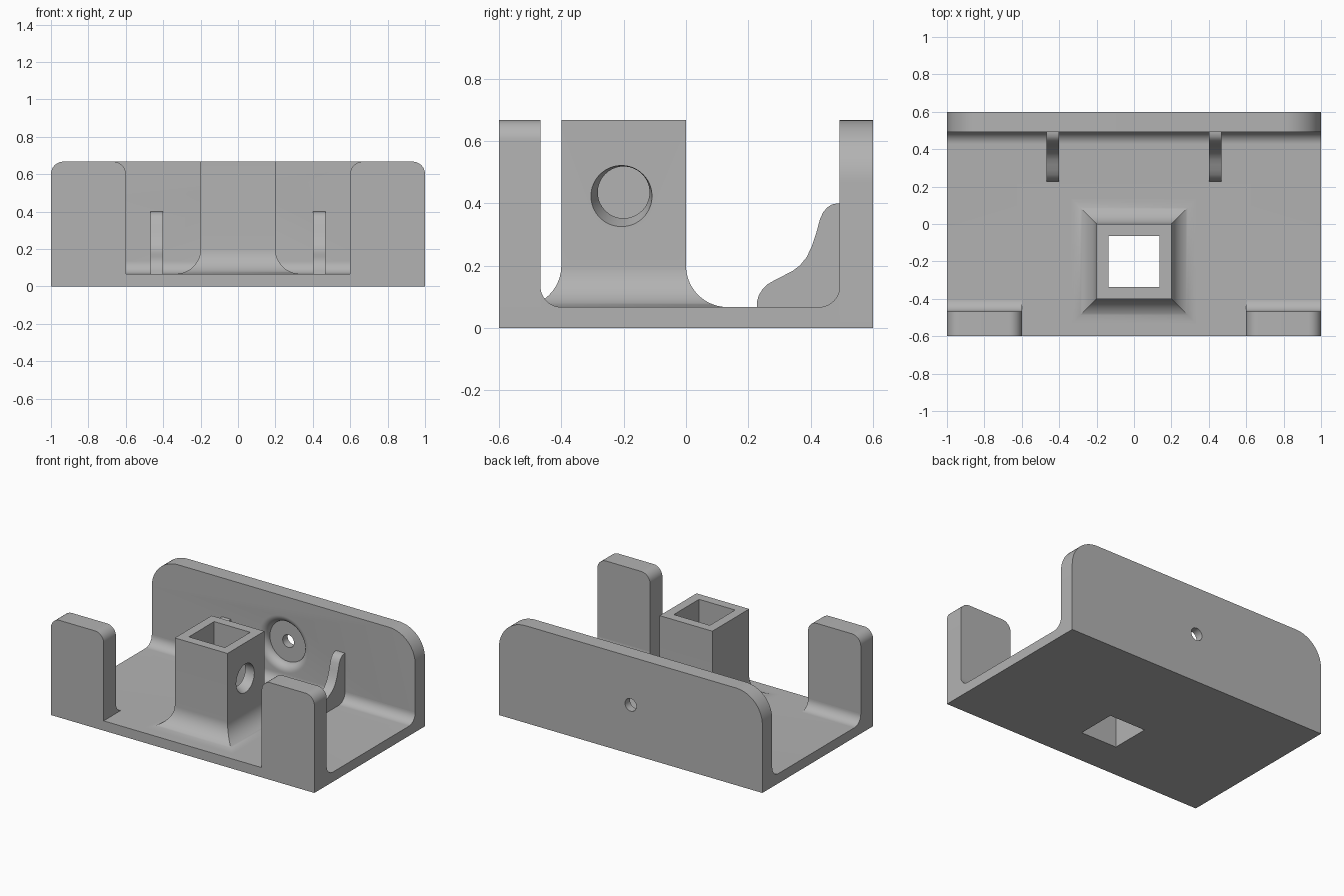
import bpy, bmesh
from math import sin, cos, pi, radians

if "Cube" in bpy.data.objects:
    bpy.data.objects.remove(bpy.data.objects["Cube"], do_unlink=True)

grey = bpy.data.materials.new("plain_grey")
grey.use_nodes = True
COLOUR = (0.45, 0.45, 0.45, 1)
grey.diffuse_color = COLOUR
grey.node_tree.nodes["Principled BSDF"].inputs["Base Color"].default_value = COLOUR

FLOOR, TOP, WALL_Y = 0.067, 0.667, 0.493
TOWER_Y = -0.2


def loft(name, rings):
    """Closed solid skinned through rings of equal point count."""
    bm = bmesh.new()
    loops = [[bm.verts.new(p) for p in ring] for ring in rings]
    n = len(loops[0])
    for a, b in zip(loops, loops[1:]):
        for i in range(n):
            j = (i + 1) % n
            bm.faces.new((a[i], a[j], b[j], b[i]))
    bm.faces.new(loops[0])
    bm.faces.new(loops[-1])
    bmesh.ops.recalc_face_normals(bm, faces=bm.faces)
    mesh = bpy.data.meshes.new(name)
    bm.to_mesh(mesh)
    bm.free()
    mesh.materials.append(grey)
    obj = bpy.data.objects.new(name, mesh)
    bpy.context.collection.objects.link(obj)
    return obj


def arc(cx, cy, r, start, end, steps=14):
    angles = [radians(start + (end - start) * i / steps) for i in range(steps + 1)]
    return [(cx + r * cos(a), cy + r * sin(a)) for a in angles]


def extrude_x(name, profile, x0, x1):
    return loft(name, [[(x, y, z) for y, z in profile] for x in (x0, x1)])


def rounded_panel(name, x0, x1, y0, y1, r):
    """Upright panel with both top corners rounded."""
    profile = [(x0, 0), (x1, 0)] + arc(x1 - r, TOP - r, r, 0, 90) + arc(x0 + r, TOP - r, r, 90, 180)
    return loft(name, [[(x, y, z) for x, z in profile] for y in (y0, y1)])


def square(half, z):
    return [(sx * half, TOWER_Y + sy * half, z)
            for sx, sy in ((-1, -1), (1, -1), (1, 1), (-1, 1))]


def circle(r, steps=64):
    return [(r * cos(2 * pi * i / steps), r * sin(2 * pi * i / steps)) for i in range(steps)]


def cut(obj, cutter):
    mod = obj.modifiers.new("cut", "BOOLEAN")
    mod.operation = "DIFFERENCE"
    mod.solver = "EXACT"
    mod.object = cutter
    bpy.context.view_layer.objects.active = obj
    bpy.ops.object.modifier_apply(modifier=mod.name)


# Floor plate with the rounded inside corner under the back wall
r = 0.067
floor = extrude_x("floor_plate", [(-0.6, 0), (WALL_Y, 0)]
                  + arc(WALL_Y - r, FLOOR + r, r, 0, -90) + [(-0.6, FLOOR)], -1, 1)

# Back wall
back = rounded_panel("back_wall", -1, 1, WALL_Y, 0.6, 0.2)

# Front posts with rounded feet, and ribs with an S-shaped edge
POST_Y = -0.467
foot = [(POST_Y, FLOOR)] + arc(POST_Y + r, FLOOR + r, r, 180, 270)
rib = [(0.5, FLOOR), (0.5, 0.4), (0.487, 0.4), (0.468, 0.396), (0.455, 0.388), (0.441, 0.373),
       (0.43, 0.35), (0.418, 0.305), (0.404, 0.263), (0.387, 0.227), (0.365, 0.2), (0.342, 0.183),
       (0.317, 0.17), (0.289, 0.156), (0.263, 0.141), (0.246, 0.125), (0.234, 0.106),
       (0.228, 0.086), (0.227, FLOOR)]
parts = []
for side, s in (("left", 1), ("right", -1)):
    lo, hi = sorted((0.6 * s, s))
    parts.append(rounded_panel(side + "_front_post", lo, hi, -0.6, POST_Y, r))
    parts.append(extrude_x(side + "_post_foot", foot, lo, hi))
    parts.append(extrude_x(side + "_rib", rib, 0.4 * s, 0.467 * s))

# Square tower flaring out to the floor
flare = 0.133
rings = [square(0.2, TOP)]
rings += [square(h, z) for h, z in arc(0.2 + flare, FLOOR + flare, flare, 180, 270, 18)]
tower = loft("square_tower", rings)

# Square shaft through the tower and floor
shaft = loft("shaft_cutter", [square(0.137, -0.1), square(0.137, TOP + 0.1)])
cut(tower, shaft)
cut(floor, shaft)

# Tapered round port in one tower side
port_rings = []
for x in (0.23, 0.11):
    t = (0.2 - x) / 0.063
    port_rings.append([(x, -0.207 + 0.007 * t + a, 0.423 + 0.012 * t + b)
                       for a, b in circle(0.098 - 0.015 * t)])
port = loft("port_cutter", port_rings)
cut(tower, port)

# Round recess with a soft lip and a through hole in the back wall
lip = 0.053
steps = [(0.193, 0.45)] + arc(0.193, WALL_Y + lip, lip, 270, 180, 10)
steps += [(0.043, WALL_Y + lip), (0.043, 0.65)]
recess = loft("recess_cutter", [[(a, y, 0.337 + b) for a, b in circle(rad)] for rad, y in steps])
cut(back, recess)

for cutter in (shaft, port, recess):
    bpy.data.objects.remove(cutter, do_unlink=True)

# Smooth curved surfaces, sharp edges kept
bpy.ops.object.select_all(action="DESELECT")
for obj in parts + [floor, back, tower]:
    obj.select_set(True)
bpy.context.view_layer.objects.active = floor
bpy.ops.object.shade_smooth_by_angle(angle=radians(30))
